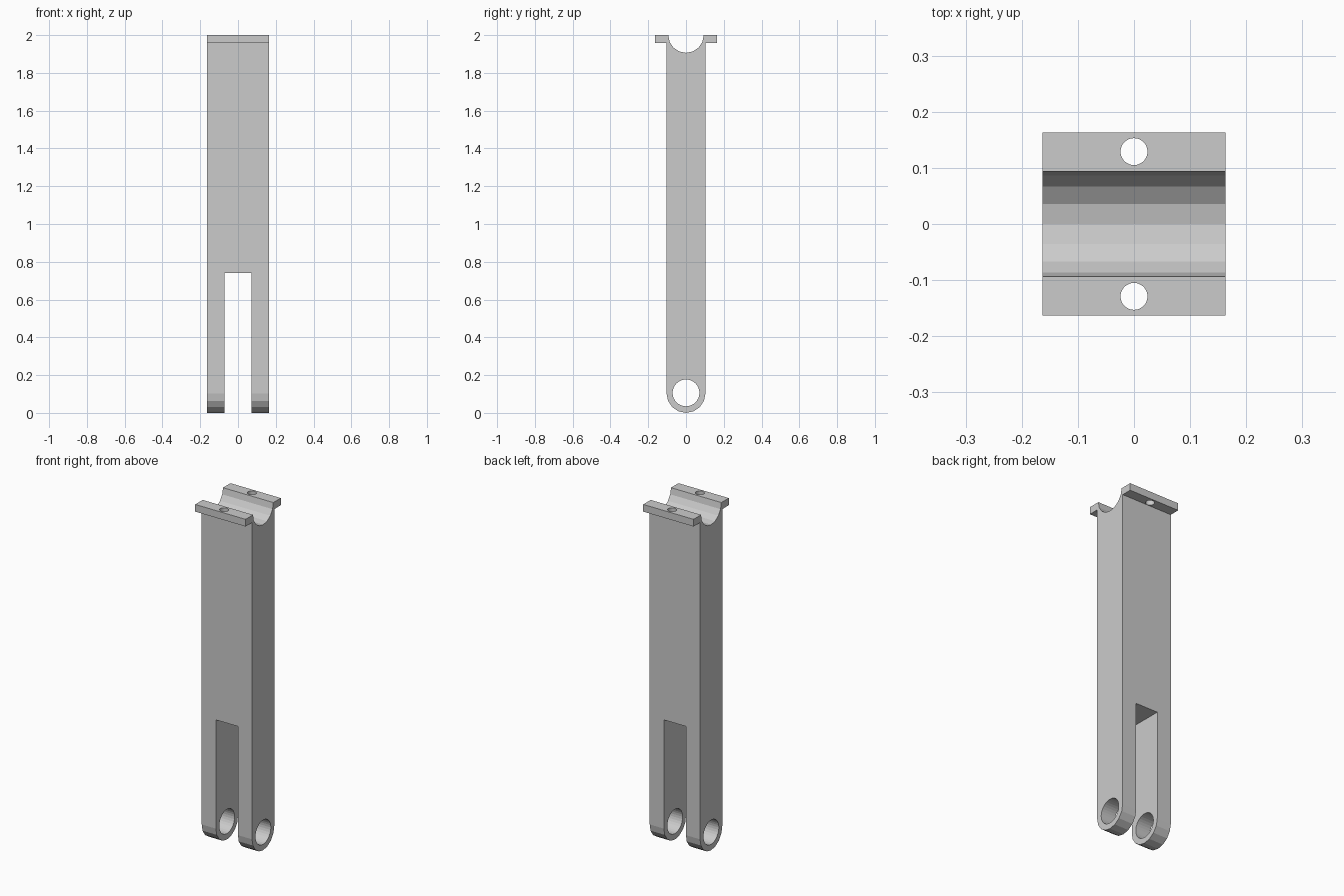
import bpy, bmesh
from math import sin, cos, pi

if "Cube" in bpy.data.objects:
    bpy.data.objects.remove(bpy.data.objects["Cube"], do_unlink=True)

HALF = 0.163       # half width, and half depth of the flanges
BODY = 0.103       # half depth of the shaft
GROOVE = 0.094     # radius of the saddle groove
FLANGE_Z = 1.958   # underside of the flanges

grey = bpy.data.materials.new("plain grey")
grey.use_nodes = True
colour = (0.6, 0.6, 0.6, 1)
grey.diffuse_color = colour
grey.node_tree.nodes["Principled BSDF"].inputs["Base Color"].default_value = colour


def arc(radius, z, start, end, steps=8):
    """Points of an arc in the YZ plane."""
    angles = [start + (end - start) * i / steps for i in range(steps + 1)]
    return [(radius * cos(a), z + radius * sin(a)) for a in angles]


def cutter(name, kind, location, size, rotation=(0, 0, 0)):
    """Hidden box or cylinder subtracted from the arm."""
    if kind == "box":
        bpy.ops.mesh.primitive_cube_add(size=1, location=location)
        bpy.context.object.scale = size
    else:
        bpy.ops.mesh.primitive_cylinder_add(vertices=32, radius=size[0], depth=size[1],
                                            location=location, rotation=rotation)
    ob = bpy.context.object
    ob.name = name
    ob.hide_render = True
    return ob


# Side profile: rounded foot, shaft, flanges and saddle groove
profile = arc(BODY, BODY, pi, 2 * pi)
profile += [(BODY, FLANGE_Z), (HALF, FLANGE_Z), (HALF, 2)]
profile += arc(GROOVE, 2, 0, -pi)
profile += [(-HALF, 2), (-HALF, FLANGE_Z), (-BODY, FLANGE_Z)]

bm = bmesh.new()
face = bm.faces.new([bm.verts.new((-HALF, y, z)) for y, z in profile])
result = bmesh.ops.extrude_face_region(bm, geom=[face])
moved = [v for v in result["geom"] if isinstance(v, bmesh.types.BMVert)]
bmesh.ops.translate(bm, verts=moved, vec=(2 * HALF, 0, 0))
bmesh.ops.recalc_face_normals(bm, faces=bm.faces)
mesh = bpy.data.meshes.new("forked_arm")
bm.to_mesh(mesh)
bm.free()
mesh.materials.append(grey)
arm = bpy.data.objects.new("forked_arm", mesh)
bpy.context.collection.objects.link(arm)

# Fork slot, pin hole and bolt holes
cutters = [
    cutter("slot_cutter", "box", (0, 0, 0.27), (0.143, 0.5, 0.94)),
    cutter("pin_hole_cutter", "cylinder", (0, 0, 0.106), (0.071, 1), (0, pi / 2, 0)),
]
for side, y in (("front", -0.129), ("back", 0.129)):
    cutters.append(cutter(side + "_bolt_hole_cutter", "cylinder", (0, y, 2), (0.024, 0.2)))

# Apply the cuts, then drop the cutters
bpy.context.view_layer.objects.active = arm
for ob in cutters:
    cut = arm.modifiers.new(ob.name, "BOOLEAN")
    cut.operation = "DIFFERENCE"
    cut.solver = "EXACT"
    cut.object = ob
    bpy.ops.object.modifier_apply(modifier=cut.name)
    bpy.data.objects.remove(ob, do_unlink=True)

for p in arm.data.polygons:
    p.use_smooth = False
    p.material_index = 0
while len(arm.data.materials) > 1:
    arm.data.materials.pop(index=len(arm.data.materials) - 1)
